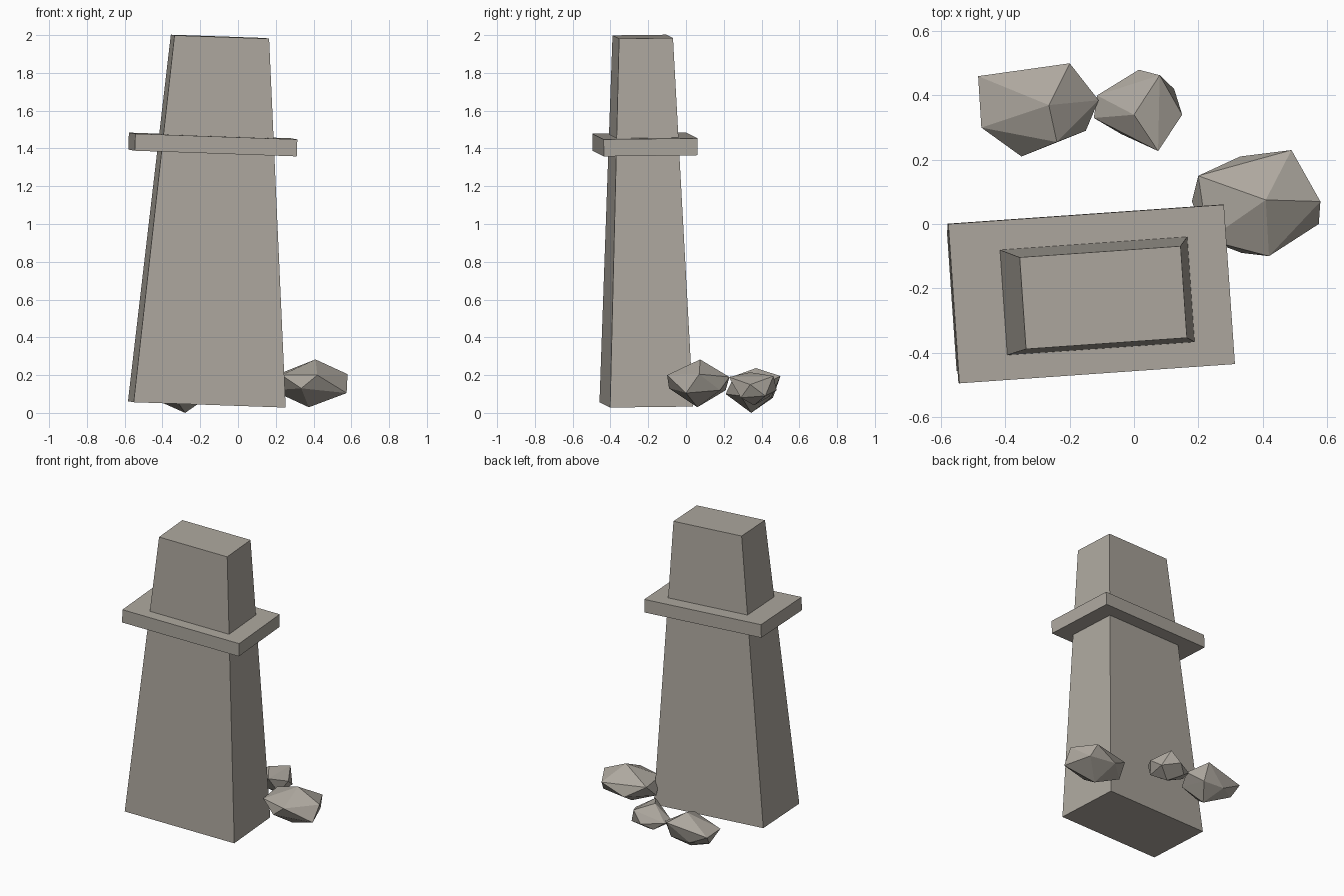
import bpy
import bmesh
from math import radians
from mathutils import Euler, Vector

default_cube = bpy.data.objects.get("Cube")
if default_cube:
    bpy.data.objects.remove(default_cube, do_unlink=True)

# One stone colour throughout
stone = bpy.data.materials.new("warm grey stone")
stone.use_nodes = True
colour = (0.42, 0.39, 0.345, 1)
stone.diffuse_color = colour
shader = next(n for n in stone.node_tree.nodes if n.type == "BSDF_PRINCIPLED")
shader.inputs["Base Color"].default_value = colour
shader.inputs["Roughness"].default_value = 0.9


def add_object(name, bm):
    """Turn a bmesh into a flat-shaded stone object."""
    bmesh.ops.recalc_face_normals(bm, faces=bm.faces)
    mesh = bpy.data.meshes.new(name)
    bm.to_mesh(mesh)
    bm.free()
    mesh.materials.append(stone)
    obj = bpy.data.objects.new(name, mesh)
    bpy.context.collection.objects.link(obj)
    return obj


def tapered_block(name, base_centre, base_size, top_size, height):
    """A box that narrows upward, leaning with the whole pillar."""
    bm = bmesh.new()
    bmesh.ops.create_cube(bm, size=1)
    for v in bm.verts:
        size = top_size if v.co.z > 0 else base_size
        v.co = Vector((v.co.x * size[0], v.co.y * size[1], (v.co.z + 0.5) * height))
    obj = add_object(name, bm)
    obj.location = base_centre
    obj.rotation_euler = Euler((radians(0.7), radians(2), radians(4)))
    return obj


def rock(name, peak, upper_ring, lower_ring, foot):
    """A faceted stone: the hull of a peak, two rings and a foot."""
    bm = bmesh.new()
    for point in [peak, *upper_ring, *lower_ring, foot]:
        bm.verts.new(point)
    bmesh.ops.convex_hull(bm, input=bm.verts)
    bmesh.ops.delete(bm, geom=[v for v in bm.verts if not v.link_faces], context="VERTS")
    return add_object(name, bm)


# Leaning pillar and the collar around it
tapered_block("pillar", (-0.165, -0.21, 0.045), (0.807, 0.441), (0.502, 0.286), 1.948)
tapered_block("collar", (-0.135, -0.217, 1.376), (0.86, 0.497), (0.86, 0.497), 0.09)

# Rocks lying around the foot
rock("side_rock", (0.41, 0.075, 0.283),
     [(0.2, 0.15, 0.2), (0.49, 0.23, 0.19), (0.58, 0.07, 0.205),
      (0.42, -0.1, 0.2), (0.23, -0.05, 0.2)],
     [(0.33, 0.21, 0.12), (0.51, 0.18, 0.12), (0.575, 0, 0.105),
      (0.335, -0.09, 0.13), (0.18, 0.07, 0.12)],
     (0.375, 0.06, 0.03))

rock("large_back_rock", (-0.265, 0.37, 0.237),
     [(-0.485, 0.46, 0.15), (-0.2, 0.5, 0.195), (-0.11, 0.385, 0.14),
      (-0.24, 0.255, 0.195), (-0.475, 0.3, 0.15)],
     [(-0.35, 0.21, 0.1), (-0.15, 0.29, 0.09), (-0.2, 0.45, 0.08),
      (-0.35, 0.46, 0.08), (-0.46, 0.4, 0.08)],
     (-0.28, 0.345, 0))

rock("small_back_rock", (0, 0.34, 0.215),
     [(0.08, 0.463, 0.195), (0.15, 0.34, 0.15), (0.075, 0.227, 0.19),
      (-0.125, 0.33, 0.12), (-0.115, 0.4, 0.13)],
     [(0.015, 0.48, 0.12), (0.125, 0.42, 0.09), (0.11, 0.29, 0.08),
      (-0.04, 0.28, 0.1), (-0.05, 0.43, 0.08)],
     (0.03, 0.36, 0.04))
